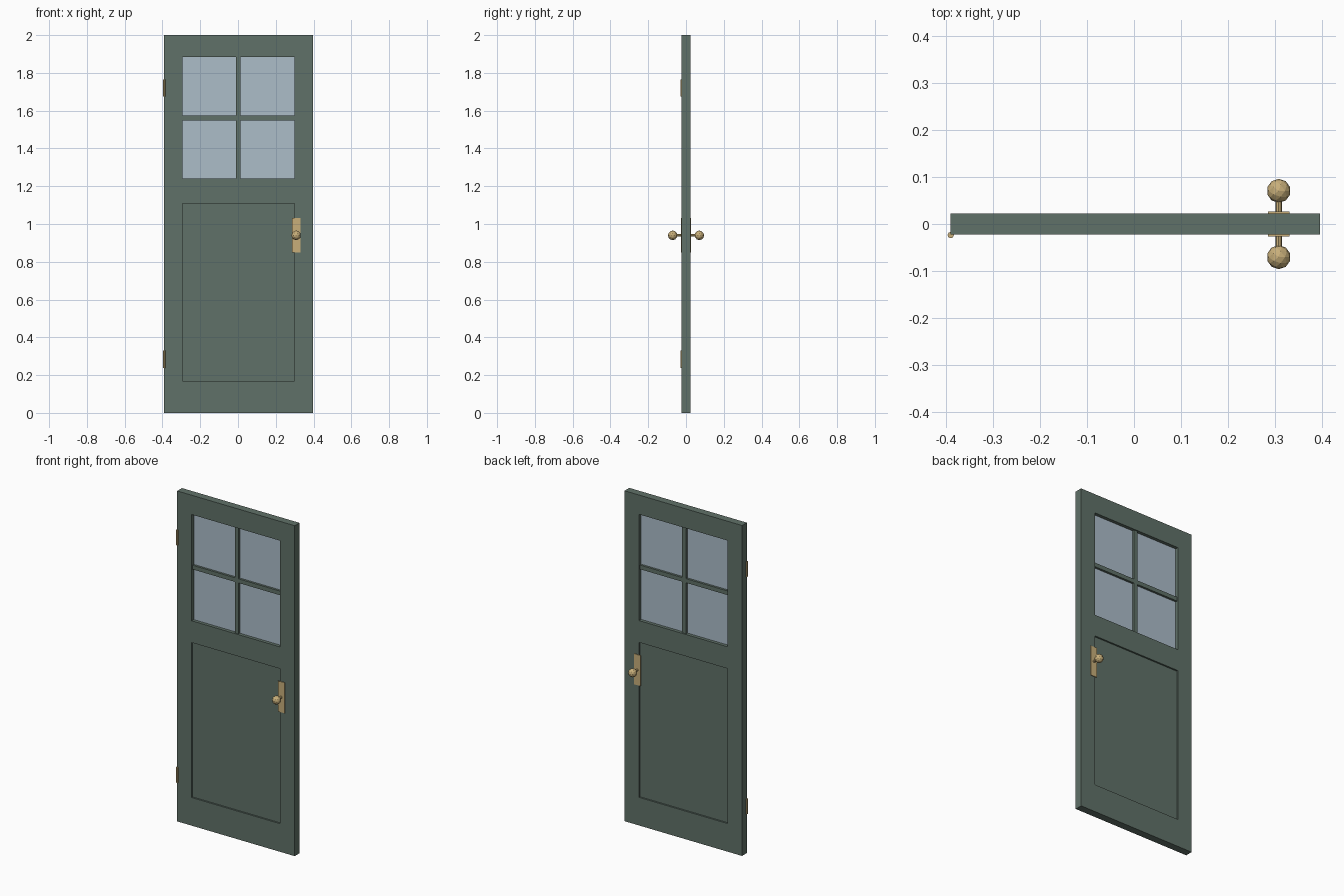
import bpy, bmesh, math
from mathutils import Matrix, Vector

if "Cube" in bpy.data.objects:
    bpy.data.objects.remove(bpy.data.objects["Cube"])


def material(name, rgb):
    m = bpy.data.materials.new(name)
    m.diffuse_color = (*rgb, 1.0)
    m.use_nodes = True
    m.node_tree.nodes["Principled BSDF"].inputs["Base Color"].default_value = m.diffuse_color
    return m


GREEN = material("sage_green_paint", (0.117, 0.165, 0.138))
GLASS = material("pale_blue_glass", (0.413, 0.508, 0.584))
BRASS = material("brass", (0.578, 0.429, 0.195))


def finish(name, bm, mat):
    bmesh.ops.recalc_face_normals(bm, faces=bm.faces[:])
    me = bpy.data.meshes.new(name)
    bm.to_mesh(me)
    bm.free()
    me.materials.append(mat)
    ob = bpy.data.objects.new(name, me)
    bpy.context.collection.objects.link(ob)
    return ob


def box(name, x0, x1, y0, y1, z0, z1, mat):
    bm = bmesh.new()
    centre = Vector(((x0 + x1) / 2, (y0 + y1) / 2, (z0 + z1) / 2))
    m = Matrix.Translation(centre) @ Matrix.Diagonal((x1 - x0, y1 - y0, z1 - z0, 1))
    bmesh.ops.create_cube(bm, size=1, matrix=m)
    return finish(name, bm, mat)


def cylinder(name, centre, r, length, sides, mat, along_y=False):
    bm = bmesh.new()
    m = Matrix.Translation(centre)
    if along_y:
        m = m @ Matrix.Rotation(math.pi / 2, 4, 'X')
    bmesh.ops.create_cone(bm, cap_ends=True, segments=sides, radius1=r, radius2=r,
                          depth=length, matrix=m)
    return finish(name, bm, mat)


# Door frame: a grid of cells with two openings, extruded to thickness
T = 0.0228
xs = [-0.391, -0.294, 0.298, 0.396]
zs = [0.0, 0.17, 1.108, 1.24, 1.883, 2.0]
bm = bmesh.new()
grid = [[bm.verts.new((x, -T, z)) for z in zs] for x in xs]
for i in range(3):
    for j in range(5):
        if i == 1 and j in (1, 3):
            continue
        bm.faces.new((grid[i][j], grid[i + 1][j], grid[i + 1][j + 1], grid[i][j + 1]))
ext = bmesh.ops.extrude_face_region(bm, geom=bm.faces[:], use_keep_orig=True)
bmesh.ops.translate(bm, vec=(0, 2 * T, 0),
                    verts=[v for v in ext["geom"] if isinstance(v, bmesh.types.BMVert)])
finish("door_frame", bm, GREEN)

# Recessed lower panel
box("lower_panel", xs[1], xs[2], -0.013, 0.013, zs[1], zs[2], GREEN)

# Window glass and glazing bars
cx, cz, w, d = 0.002, 1.5615, 0.0125, 0.016
box("window_glass", xs[1], xs[2], -0.003, 0.003, zs[3], zs[4], GLASS)
box("vertical_glazing_bar", cx - w, cx + w, -d, d, zs[3], zs[4], GREEN)
box("left_glazing_bar", xs[1], cx - w, -d, d, cz - w, cz + w, GREEN)
box("right_glazing_bar", cx + w, xs[2], -d, d, cz - w, cz + w, GREEN)

# Handle set on both faces
kx, kz = 0.308, 0.94
for side, s in (("front", -1), ("back", 1)):
    y0, y1 = sorted((s * T, s * 0.0267))
    box(side + "_handle_plate", kx - 0.0225, kx + 0.0225, y0, y1, 0.848, 1.033, BRASS)
    cylinder(side + "_knob_stem", (kx, s * 0.041, kz), 0.0073, 0.034, 8, BRASS, True)
    bm = bmesh.new()
    bmesh.ops.create_icosphere(bm, subdivisions=2, radius=0.0255,
                               matrix=Matrix.Translation((kx, s * 0.0705, kz)))
    finish(side + "_knob", bm, BRASS)

# Hinge barrels on the front left edge
for name, z in (("lower_hinge", 0.283), ("upper_hinge", 1.72)):
    cylinder(name, (-0.39, -0.0235, z), 0.0068, 0.092, 8, BRASS)
